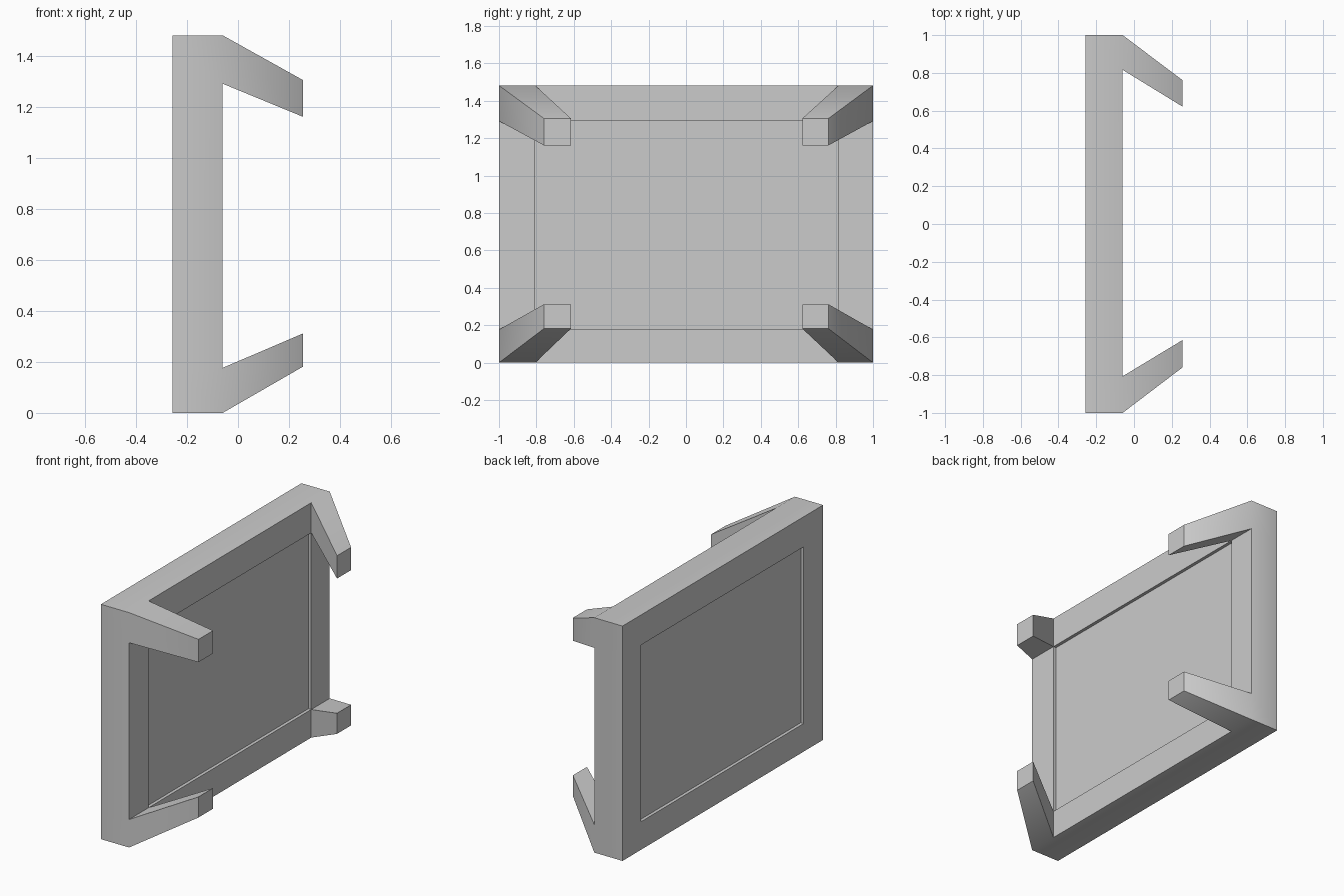
import bpy, bmesh, math

if "Cube" in bpy.data.objects:
    bpy.data.objects.remove(bpy.data.objects["Cube"])

BACK, FRONT, TIP = -0.257, -0.06, 0.256
YS = [-1.0, -0.806, 0.816, 1.0]        # frame outer / opening edges
ZS = [0.0, 0.177, 1.292, 1.482]
TIP_Y = [-0.76, -0.615, 0.622, 0.762]  # limits of the prong ends
TIP_Z = [0.182, 0.312, 1.162, 1.306]


def finish(bm, name):
    bmesh.ops.recalc_face_normals(bm, faces=bm.faces[:])
    mesh = bpy.data.meshes.new(name)
    bm.to_mesh(mesh)
    bm.free()
    ob = bpy.data.objects.new(name, mesh)
    bpy.context.collection.objects.link(ob)
    return ob


# Rectangular frame with four prongs growing from its corners
bm = bmesh.new()
layers = [[[bm.verts.new((x, y, z)) for z in ZS] for y in YS] for x in (BACK, FRONT)]


def quad(g, i, j):
    return [g[i][j], g[i + 1][j], g[i + 1][j + 1], g[i][j + 1]]


cells = [(i, j) for i in range(3) for j in range(3) if (i, j) != (1, 1)]
back, front = layers
for i, j in cells:
    bm.faces.new(quad(back, i, j))
    if (i, j) in ((0, 1), (1, 0), (1, 2), (2, 1)):
        bm.faces.new(quad(front, i, j))

# Side walls of the rim (outer loop and opening loop)
outer = ([(i, 0) for i in range(3)] + [(3, j) for j in range(3)]
         + [(i, 3) for i in (3, 2, 1)] + [(0, j) for j in (3, 2, 1)])
inner = [(1, 1), (2, 1), (2, 2), (1, 2)]
for loop in (outer, inner):
    for (a, b), (c, d) in zip(loop, loop[1:] + loop[:1]):
        bm.faces.new((back[a][b], back[c][d], front[c][d], front[a][b]))

# Tapered prongs leaning towards the middle
for i in (0, 2):
    for j in (0, 2):
        base = quad(front, i, j)
        tip = [bm.verts.new((TIP, TIP_Y[a], TIP_Z[b]))
               for a, b in ((i, j), (i + 1, j), (i + 1, j + 1), (i, j + 1))]
        bm.faces.new(tip)
        for k in range(4):
            n = (k + 1) % 4
            bm.faces.new((base[k], base[n], tip[n], tip[k]))

frame = finish(bm, "frame_with_prongs")
bpy.context.view_layer.objects.active = frame
frame.select_set(True)
bpy.ops.object.shade_smooth_by_angle(angle=math.radians(40))
frame.select_set(False)

# Panel set slightly back from both faces of the frame
bm = bmesh.new()
bmesh.ops.create_cube(bm, size=1)
lo = (BACK + 0.02, YS[1], ZS[1])
hi = (FRONT - 0.02, YS[2], ZS[2])
for v in bm.verts:
    v.co = [hi[k] if v.co[k] > 0 else lo[k] for k in range(3)]
finish(bm, "panel")
